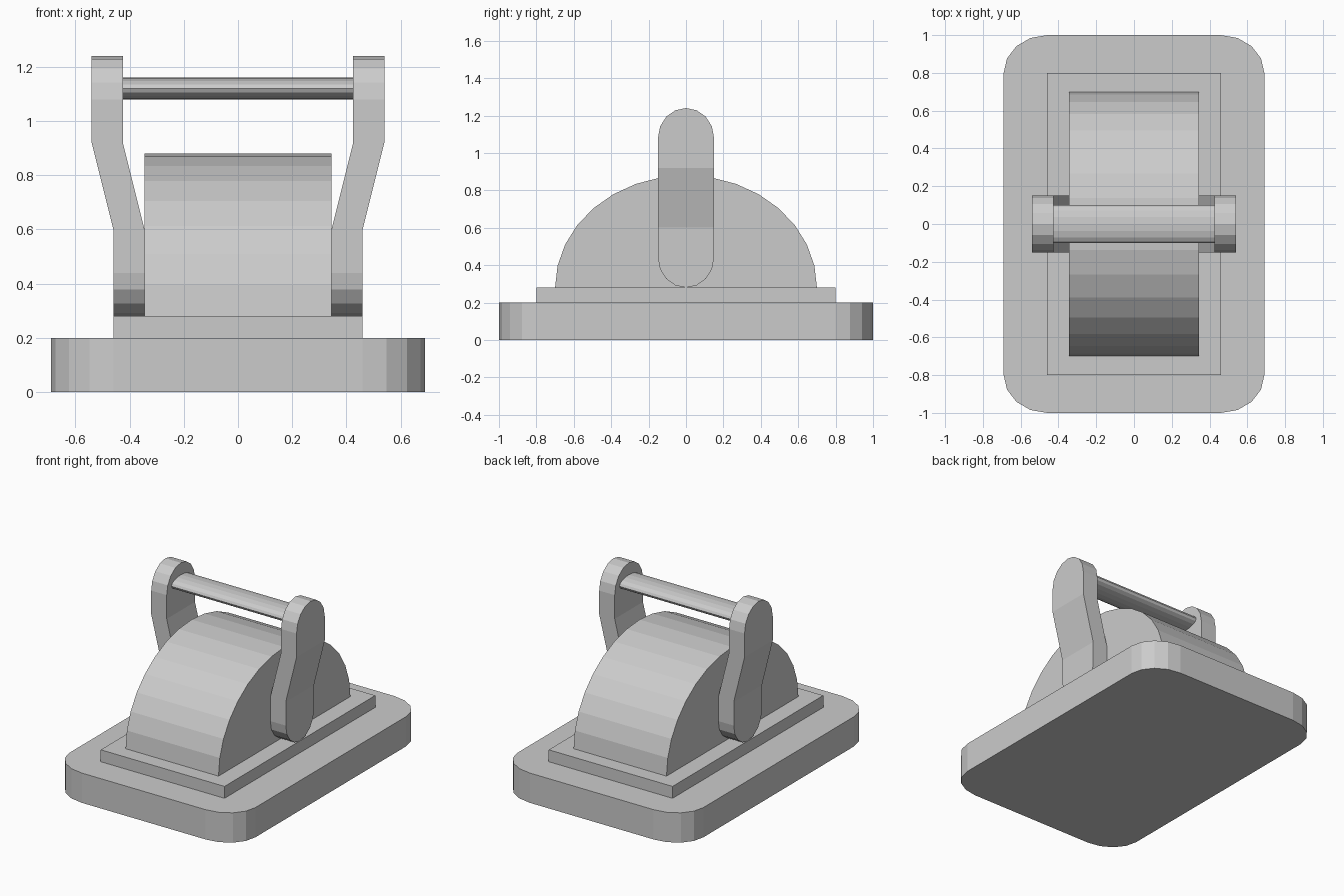
import bpy
import bmesh
from math import sin, cos, pi

if "Cube" in bpy.data.objects:
    bpy.data.objects.remove(bpy.data.objects["Cube"])

grey = bpy.data.materials.new("plain grey")
grey.diffuse_color = (0.6, 0.6, 0.6, 1)
grey.use_nodes = True
grey.node_tree.nodes["Principled BSDF"].inputs["Base Color"].default_value = grey.diffuse_color


def arc(cu, cv, ru, rv, start, end, steps):
    """Points along an elliptical arc, angles in units of pi."""
    return [(cu + ru * cos(pi * (start + (end - start) * i / steps)),
             cv + rv * sin(pi * (start + (end - start) * i / steps)))
            for i in range(steps + 1)]


def loft(name, rings):
    """Solid from matching rings of 3D points, capped at both ends."""
    bm = bmesh.new()
    loops = [[bm.verts.new(p) for p in ring] for ring in rings]
    n = len(loops[0])
    for a, b in zip(loops, loops[1:]):
        for i in range(n):
            j = (i + 1) % n
            bm.faces.new((a[i], a[j], b[j], b[i]))
    bm.faces.new(loops[0])
    bm.faces.new(loops[-1])
    bmesh.ops.recalc_face_normals(bm, faces=bm.faces)
    mesh = bpy.data.meshes.new(name)
    bm.to_mesh(mesh)
    bm.free()
    mesh.materials.append(grey)
    obj = bpy.data.objects.new(name, mesh)
    bpy.context.collection.objects.link(obj)
    return obj


def slab(name, outline, z0, z1):
    return loft(name, [[(x, y, z) for x, y in outline] for z in (z0, z1)])


def rod(name, profile, half_width):
    """Side profile (y, z) extruded across x."""
    return loft(name, [[(x, y, z) for y, z in profile]
                       for x in (-half_width, half_width)])


# Base plate with rounded corners
corners = []
for k, (sx, sy) in enumerate([(1, 1), (-1, 1), (-1, -1), (1, -1)]):
    corners += arc(sx * 0.46, sy * 0.8, 0.23, 0.2, k / 2, (k + 1) / 2, 4)
slab("base_plate", corners, 0, 0.2)

# Raised step
slab("step", [(-0.46, -0.8), (0.46, -0.8), (0.46, 0.8), (-0.46, 0.8)], 0.2, 0.28)

# Half-round drum
rod("half_drum", arc(0, 0.28, 0.7, 0.6, 0, 1, 16), 0.345)

# Handle bar
rod("handle_bar", arc(0, 1.12, 0.1, 0.04, 0, 2, 16)[:-1], 0.43)


# Cranked side arms: capsule outline that shifts outward between two heights
def arm_shift(z):
    return 0.08 * min(1, max(0, (z - 0.6) / 0.32))


left_edge = [(-0.15, 0.92), (-0.15, 0.6)]
right_edge = [(0.15, 0.6), (0.15, 0.92)]
capsule = (arc(0, 1.08, 0.15, 0.16, 0, 1, 8) + left_edge
           + arc(0, 0.44, 0.15, 0.16, 1, 2, 8) + right_edge)
for side, label in ((-1, "left"), (1, "right")):
    arm = loft(label + "_arm", [[(side * (x + arm_shift(z)), y, z) for y, z in capsule]
                                for x in (0.345, 0.46)])
    # Split the side faces at the two bends so every facet stays flat
    bm = bmesh.new()
    bm.from_mesh(arm.data)
    for z in (0.6, 0.92):
        for face in [f for f in bm.faces if len(f.verts) > 4]:
            pair = [v for v in face.verts if abs(v.co.z - z) < 1e-4]
            if len(pair) == 2:
                bmesh.utils.face_split(face, pair[0], pair[1])
    bm.to_mesh(arm.data)
    bm.free()
